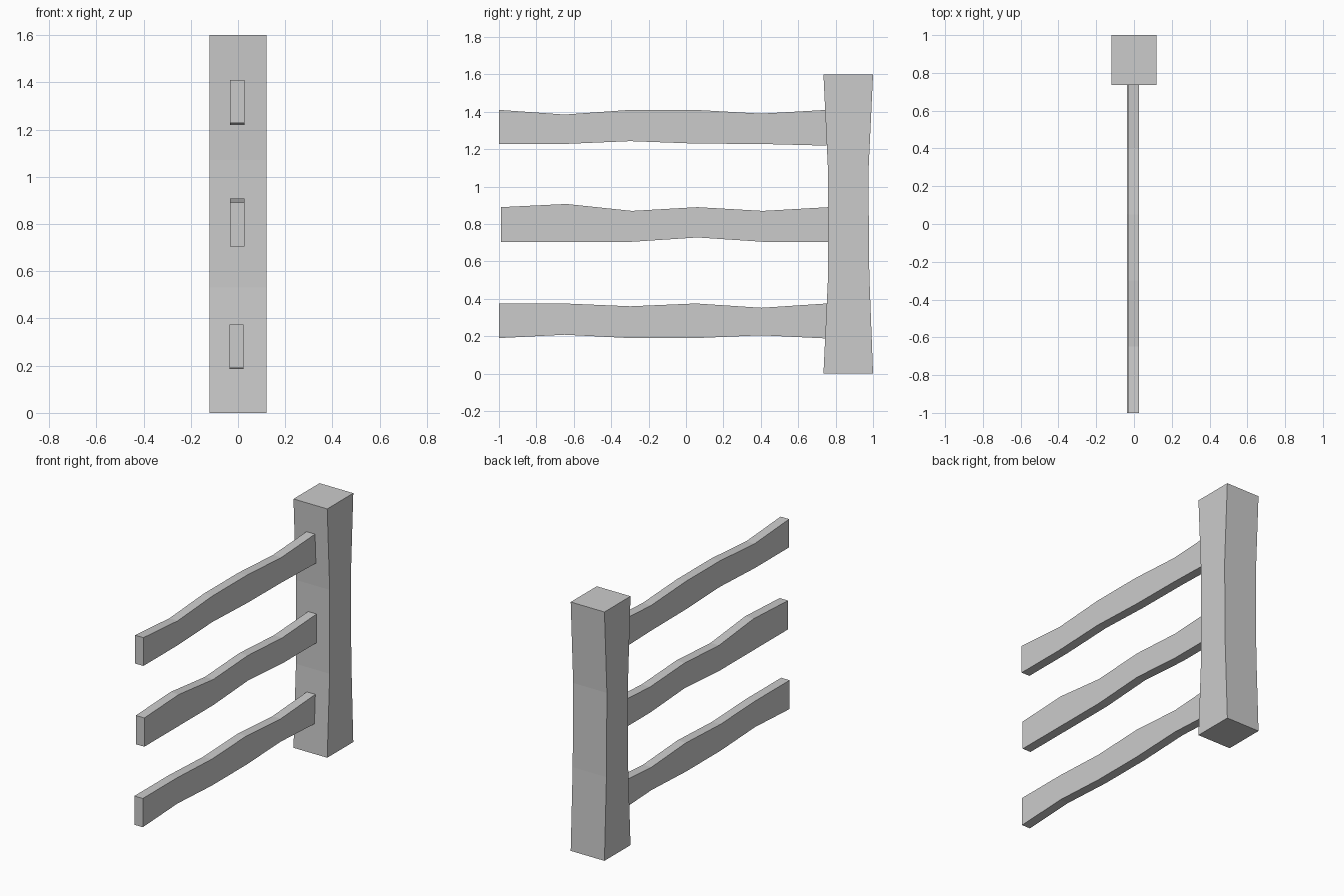
import bpy

if "Cube" in bpy.data.objects:
    bpy.data.objects.remove(bpy.data.objects["Cube"])


def loft(name, rings):
    """Skin a stack of four-cornered rings and cap both ends."""
    verts = [p for ring in rings for p in ring]
    n = len(rings)
    faces = [(0, 1, 2, 3), tuple(range(4 * n - 1, 4 * n - 5, -1))]
    for i in range(n - 1):
        for j in range(4):
            k = (j + 1) % 4
            a, b = 4 * i, 4 * i + 4
            faces.append((a + j, b + j, b + k, a + k))
    mesh = bpy.data.meshes.new(name)
    mesh.from_pydata(verts, [], faces)
    mesh.update()
    obj = bpy.data.objects.new(name, mesh)
    bpy.context.collection.objects.link(obj)
    # consistent outward normals
    bpy.context.view_layer.objects.active = obj
    obj.select_set(True)
    bpy.ops.object.mode_set(mode='EDIT')
    bpy.ops.mesh.select_all(action='SELECT')
    bpy.ops.mesh.normals_make_consistent(inside=False)
    bpy.ops.object.mode_set(mode='OBJECT')
    obj.select_set(False)
    return obj


# Post: square, slightly waisted front and back
post_profile = [(0, 0.735, 1.0), (0.53, 0.76, 0.98),
                (1.07, 0.76, 0.975), (1.6, 0.735, 1.0)]
loft("post", [[(-0.12, y0, z), (0.12, y0, z), (0.12, y1, z), (-0.12, y1, z)]
              for z, y0, y1 in post_profile])

# Rails: wavy planks, five segments each
rails = {
    "top_rail": (-1.0, 0.752, -0.033, [1.41, 1.385, 1.41, 1.41, 1.39, 1.41],
                 [1.228, 1.228, 1.243, 1.23, 1.228, 1.219]),
    "middle_rail": (-0.99, 0.762, -0.033, [0.89, 0.907, 0.87, 0.89, 0.87, 0.89],
                    [0.705, 0.705, 0.705, 0.728, 0.705, 0.705]),
    "bottom_rail": (-1.0, 0.754, -0.037, [0.375, 0.375, 0.36, 0.375, 0.352, 0.375],
                    [0.19, 0.208, 0.19, 0.19, 0.205, 0.188]),
}
for name, (start, end, x, tops, bottoms) in rails.items():
    rings = []
    for i, (t, b) in enumerate(zip(tops, bottoms)):
        y = start + (end - start) * i / 5
        rings.append([(x, y, b), (x + 0.06, y, b), (x + 0.06, y, t), (x, y, t)])
    loft(name, rings)
